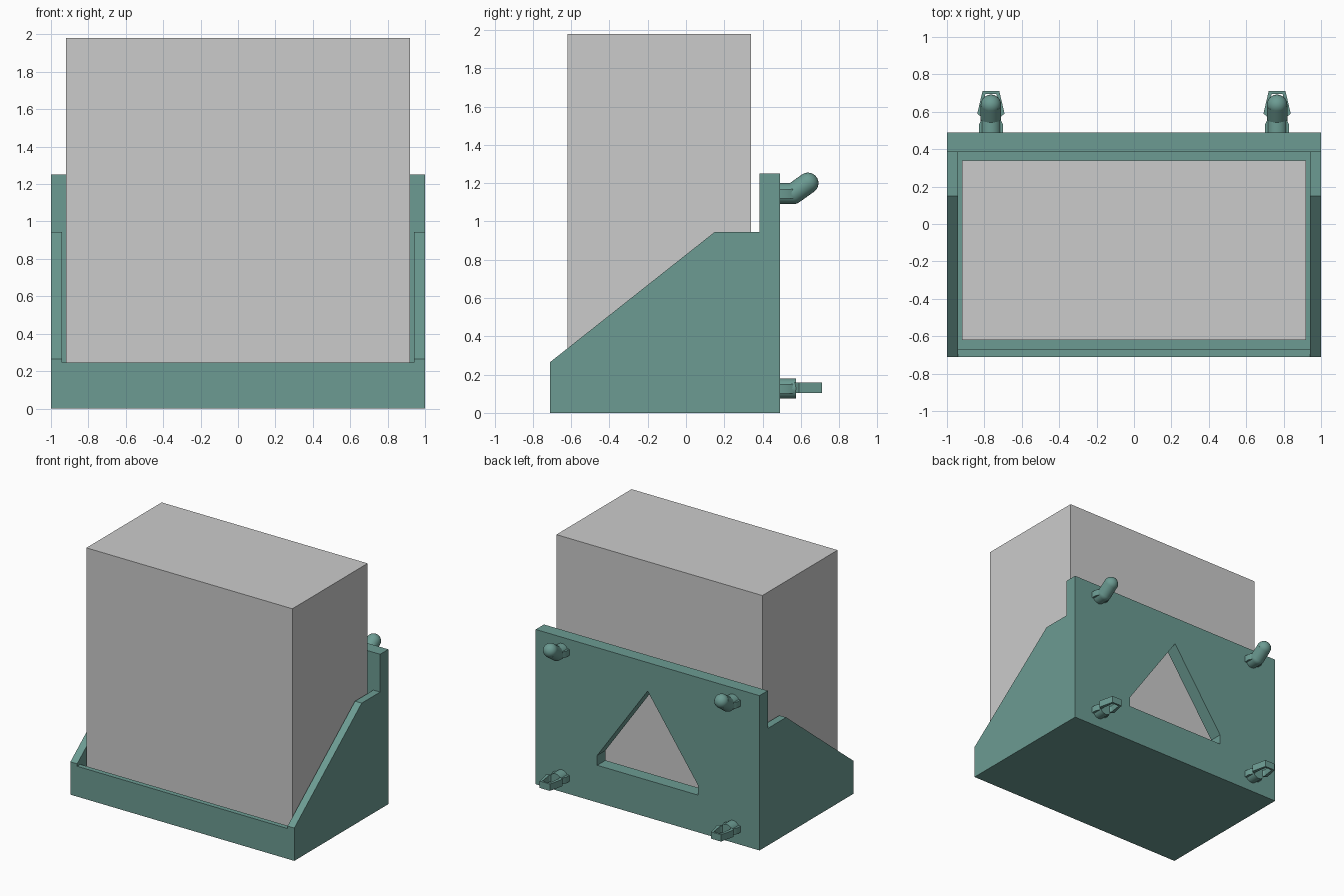
import bpy, bmesh, math
from mathutils import Vector, Matrix

if "Cube" in bpy.data.objects:
    bpy.data.objects.remove(bpy.data.objects["Cube"])

teal = bpy.data.materials.new("teal_plastic")
teal.diffuse_color = (0.15, 0.33, 0.29, 1)
teal.use_nodes = True
teal.node_tree.nodes["Principled BSDF"].inputs["Base Color"].default_value = teal.diffuse_color


def finish(name, bm, mat=teal):
    bmesh.ops.recalc_face_normals(bm, faces=bm.faces)
    me = bpy.data.meshes.new(name)
    bm.to_mesh(me)
    bm.free()
    ob = bpy.data.objects.new(name, me)
    bpy.context.collection.objects.link(ob)
    if mat:
        me.materials.append(mat)
    return ob


def add_prism(bm, pts, axis, lo, hi):
    """Extrude a 2D outline along x (y,z), y (x,z) or z (x,y)."""
    place = {"x": lambda a, b: (lo, a, b), "y": lambda a, b: (a, lo, b), "z": lambda a, b: (a, b, lo)}[axis]
    face = bm.faces.new([bm.verts.new(place(a, b)) for a, b in pts])
    ext = bmesh.ops.extrude_face_region(bm, geom=[face])
    step = Vector([(hi - lo) if axis == k else 0 for k in "xyz"])
    bmesh.ops.translate(bm, vec=step, verts=[v for v in ext["geom"] if isinstance(v, bmesh.types.BMVert)])


def prism(name, pts, axis, lo, hi, mat=teal):
    bm = bmesh.new()
    add_prism(bm, pts, axis, lo, hi)
    return finish(name, bm, mat)


def box(name, x, y, z, mat=teal):
    return prism(name, [(x[0], y[0]), (x[1], y[0]), (x[1], y[1]), (x[0], y[1])], "z", z[0], z[1], mat)


def add_rod(bm, a, b, r):
    a, b = Vector(a), Vector(b)
    d = b - a
    rot = d.to_track_quat("Z", "Y").to_matrix().to_4x4()
    bmesh.ops.create_cone(bm, cap_ends=True, segments=24, radius1=r, radius2=r, depth=d.length,
                          matrix=Matrix.Translation((a + b) / 2) @ rot)


def add_ball(bm, c, r):
    bmesh.ops.create_uvsphere(bm, u_segments=24, v_segments=12, radius=r, matrix=Matrix.Translation(c))


def add_ribs(bm, x, z):
    # flared base on both sides of the peg
    add_prism(bm, [(x - .065, .485), (x + .065, .485), (x + .065, .53), (x + .05, .56),
                   (x - .05, .56), (x - .065, .53)], "z", z - .025, z + .025)


# Stored block
box("stored_block", (-.92, .92), (-.62, .34), (.06, 1.98), None)

# Tray
box("tray_floor", (-.94, .94), (-.67, .385), (0, .06))
box("front_lip", (-.94, .94), (-.71, -.67), (0, .245))
side = [(-.71, 0), (.385, 0), (.385, .945), (.15, .945), (-.71, .265)]
prism("right_side_wall", side, "x", .94, 1)
prism("left_side_wall", side, "x", -1, -.94)

# Back plate with triangular opening
back = box("back_plate", (-1, 1), (.385, .49), (0, 1.25))
cutter = prism("opening_cutter", [(-.45, .30), (.45, .30), (.45, .38), (0, 1.02), (-.45, .38)],
               "y", .3, .6, None)
cutter.hide_render = True
cutter.hide_set(True)
cut = back.modifiers.new("opening", "BOOLEAN")
cut.object = cutter
cut.solver = "EXACT"

for label, x in (("left", -.765), ("right", .765)):
    # Upper hooks: bent round pegs
    bm = bmesh.new()
    elbow, tip = (x, .56, 1.145), (x, .637, 1.2)
    add_rod(bm, (x, .485, 1.145), elbow, .055)
    add_ball(bm, elbow, .055)
    add_rod(bm, elbow, tip, .055)
    add_ball(bm, tip, .055)
    add_ribs(bm, x, 1.145)
    hook = finish(label + "_upper_hook", bm)

    # Lower snap clips: short peg with a split arrowhead
    bm = bmesh.new()
    add_rod(bm, (x, .485, .127), (x, .575, .127), .053)
    add_ribs(bm, x, .127)
    outline = [(.03, .56), (.055, .575), (.073, .59), (.045, .71), (-.045, .71), (-.073, .59),
               (-.055, .575), (-.03, .56), (-.045, .59), (-.03, .695), (.03, .695), (.045, .59)]
    add_prism(bm, [(x + a, b) for a, b in outline], "z", .105, .16)
    clip = finish(label + "_lower_clip", bm)

    for ob in (hook, clip):
        bpy.ops.object.select_all(action="DESELECT")
        ob.select_set(True)
        bpy.context.view_layer.objects.active = ob
        bpy.ops.object.shade_smooth_by_angle(angle=math.radians(30))
